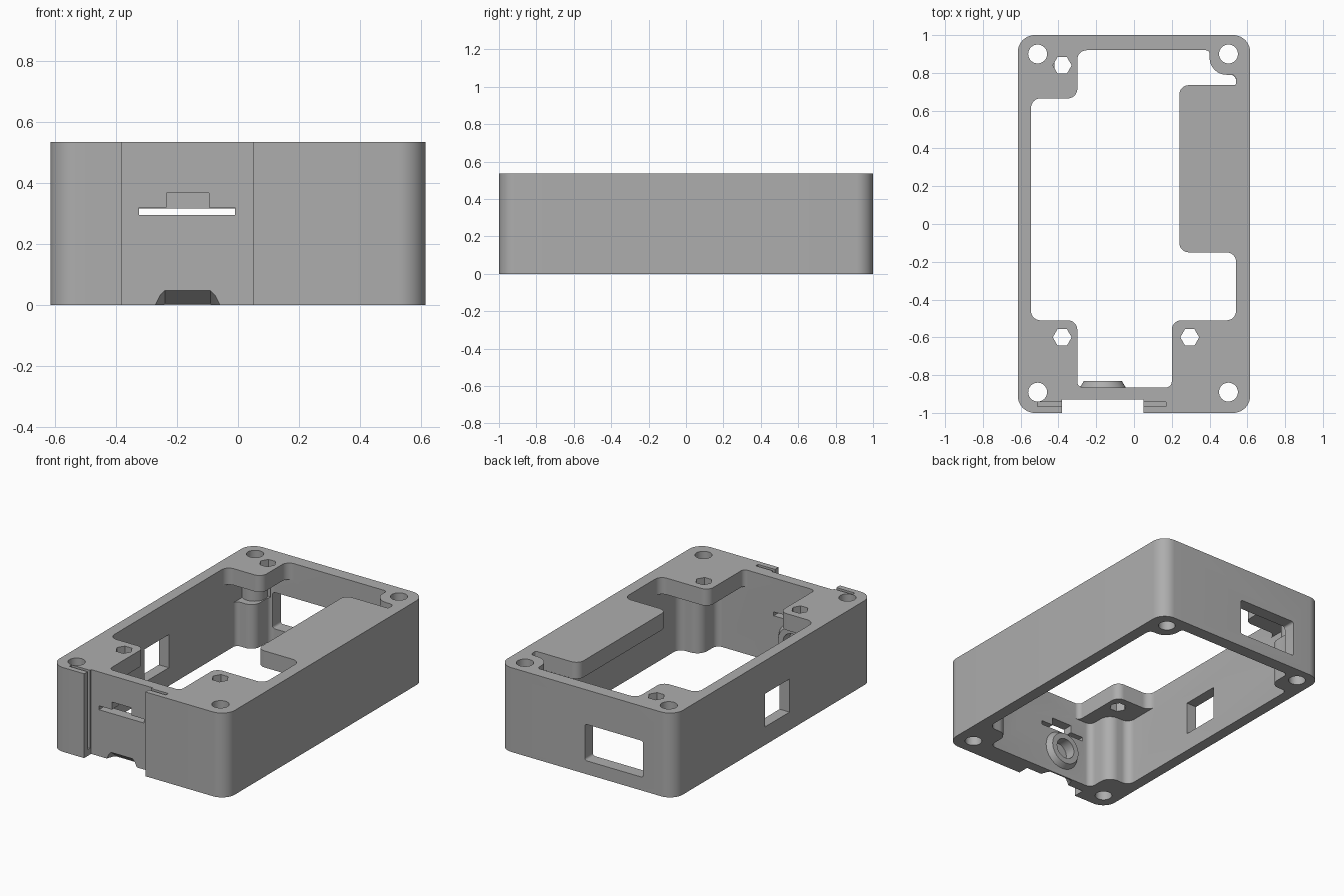
import bpy
import bmesh
from math import sin, cos, pi
from mathutils import Vector, Matrix

cube = bpy.data.objects.get("Cube")
if cube:
    bpy.data.objects.remove(cube, do_unlink=True)

TOP = 0.535
PAD = 0.43  # underside of the pads and the shelf

grey = bpy.data.materials.new("plain grey")
grey.use_nodes = True
grey.diffuse_color = (0.42, 0.42, 0.42, 1)
grey.node_tree.nodes["Principled BSDF"].inputs["Base Color"].default_value = (0.42, 0.42, 0.42, 1)


def rounded(points, radius=0.05, steps=8):
    """Round the right-angled corners; a point may carry its own radius."""
    result = []
    for i, point in enumerate(points):
        p = Vector(point[:2])
        r = point[2] if len(point) > 2 else radius
        a = (Vector(points[i - 1][:2]) - p).normalized()
        b = (Vector(points[(i + 1) % len(points)][:2]) - p).normalized()
        for k in range(steps + 1):
            t = k / steps * pi / 2
            result.append(p + r * (a * (1 - sin(t)) + b * (1 - cos(t))))
    return result


def make(name, bm):
    bmesh.ops.recalc_face_normals(bm, faces=bm.faces)
    mesh = bpy.data.meshes.new(name)
    bm.to_mesh(mesh)
    bm.free()
    mesh.materials.append(grey)
    obj = bpy.data.objects.new(name, mesh)
    bpy.context.collection.objects.link(obj)
    return obj


def prism(name, points, low, high, axis="Z"):
    """Extrude an outline along one axis."""
    place = {"Z": lambda a, b, h: (a, b, h),
             "Y": lambda a, b, h: (a, h, b),
             "X": lambda a, b, h: (h, a, b)}[axis]
    bm = bmesh.new()
    face = bm.faces.new([bm.verts.new(place(p[0], p[1], low)) for p in points])
    moved = bmesh.ops.extrude_face_region(bm, geom=[face])["geom"]
    verts = [v for v in moved if isinstance(v, bmesh.types.BMVert)]
    bmesh.ops.translate(bm, verts=verts, vec=place(0, 0, high - low))
    return make(name, bm)


def rect(x0, x1, y0, y1):
    return [(x0, y0), (x1, y0), (x1, y1), (x0, y1)]


def cylinder(name, x, y, r, low, high, sides=32):
    points = [(x + r * cos(2 * pi * k / sides), y + r * sin(2 * pi * k / sides)) for k in range(sides)]
    return prism(name, points, low, high)


def combine(target, tool, operation="DIFFERENCE"):
    mod = target.modifiers.new("combine", "BOOLEAN")
    mod.operation = operation
    mod.solver = "EXACT"
    mod.object = tool
    bpy.context.view_layer.objects.active = target
    bpy.ops.object.modifier_apply(modifier=mod.name)
    bpy.data.objects.remove(tool, do_unlink=True)


# Outer block with rounded vertical edges
case = prism("enclosure_frame", rounded(rect(-0.615, 0.615, -1, 1), 0.09, 12), 0, TOP)

# Lower cavity, leaving a screw column in each corner
cavity = [(-0.42, 0.92, 0.03), (0.4, 0.92, 0.02), (0.4, 0.79, 0.09), (0.54, 0.79, 0.03),
          (0.54, -0.7), (0.39, -0.7, 0.07), (0.39, -0.865, 0.04),
          (-0.39, -0.865, 0.04), (-0.39, -0.7, 0.07), (-0.545, -0.7),
          (-0.545, 0.76, 0.03), (-0.42, 0.76, 0.06)]
combine(case, prism("cavity", rounded(cavity), -0.1, PAD))

# Top opening, leaving the pads and the side shelf
opening = [(-0.3, 0.92), (0.4, 0.92, 0.02), (0.4, 0.79, 0.09), (0.54, 0.79, 0.025),
           (0.54, 0.735, 0.01), (0.24, 0.735), (0.24, -0.15), (0.54, -0.15),
           (0.54, -0.51), (0.2, -0.51), (0.2, -0.865, 0.03),
           (-0.3, -0.865, 0.03), (-0.3, -0.51), (-0.545, -0.51),
           (-0.545, 0.665), (-0.3, 0.665)]
combine(case, prism("opening", rounded(opening), 0.2, TOP + 0.1))

# Relief above the rear right column, with a narrow neck around the screw
combine(case, prism("relief", rect(-0.545, -0.41, 0.7, 0.92), 0.28, PAD))
combine(case, cylinder("neck", -0.5, 0.88, 0.075, 0.27, PAD + 0.01), "UNION")

# Round socket on the inside of the front wall
bm = bmesh.new()
bmesh.ops.create_cone(bm, cap_ends=True, segments=40, radius1=0.13, radius2=0.1, depth=0.05,
                      matrix=Matrix.Translation((-0.165, -0.855, 0.17)) @ Matrix.Rotation(-pi / 2, 4, "X"))
combine(case, make("socket", bm), "UNION")
bore = [(-0.165 + 0.065 * cos(k * pi / 16), 0.17 + 0.065 * sin(k * pi / 16)) for k in range(32)]
combine(case, prism("bore", bore, -0.9, -0.8, "Y"))

# Front recess and the grooves either side of it
combine(case, prism("recess", rect(-0.38, 0.05, -1.1, -0.93), -0.1, TOP + 0.1))
combine(case, prism("groove", rect(-0.51, 0.17, -0.965, -0.942), 0.04, TOP + 0.1))

# Card slot with a raised middle
slot = [(-0.325, 0.295), (-0.01, 0.295), (-0.01, 0.32), (-0.095, 0.32),
        (-0.095, 0.368), (-0.235, 0.368), (-0.235, 0.32), (-0.325, 0.32)]
combine(case, prism("slot", slot, -1.1, -0.8, "Y"))

# Sloping finger scoop under the front panel
scoop = prism("scoop", [(-0.285, -0.02), (-0.255, 0.04), (-0.24, 0.055),
                        (-0.09, 0.055), (-0.075, 0.04), (-0.045, -0.02)], -0.94, -0.875, "Y")
for v in scoop.data.vertices:
    if v.co.y > -0.9:
        v.co.z -= 0.05
combine(case, scoop)

# Windows through the back and the right wall
combine(case, prism("back_window", rounded(rect(-0.4, 0.01, 0.085, 0.316), 0.015, 4), 0.8, 1.1, "Y"))
combine(case, prism("side_window", rect(-0.16, 0.085, 0.115, 0.325), -0.7, -0.5, "X"))

# Corner screw holes and hexagonal nut holes
for x in (-0.51, 0.5):
    for y in (-0.89, 0.9):
        combine(case, cylinder("screw_hole", x, y, 0.05, -0.1, TOP + 0.1))
for x, y in ((-0.38, 0.84), (-0.38, -0.6), (0.295, -0.6)):
    combine(case, cylinder("nut_hole", x, y, 0.05, PAD - 0.15, TOP + 0.1, 6))

bpy.ops.object.select_all(action="DESELECT")
case.select_set(True)
bpy.context.view_layer.objects.active = case
bpy.ops.object.shade_smooth_by_angle(angle=0.52)
